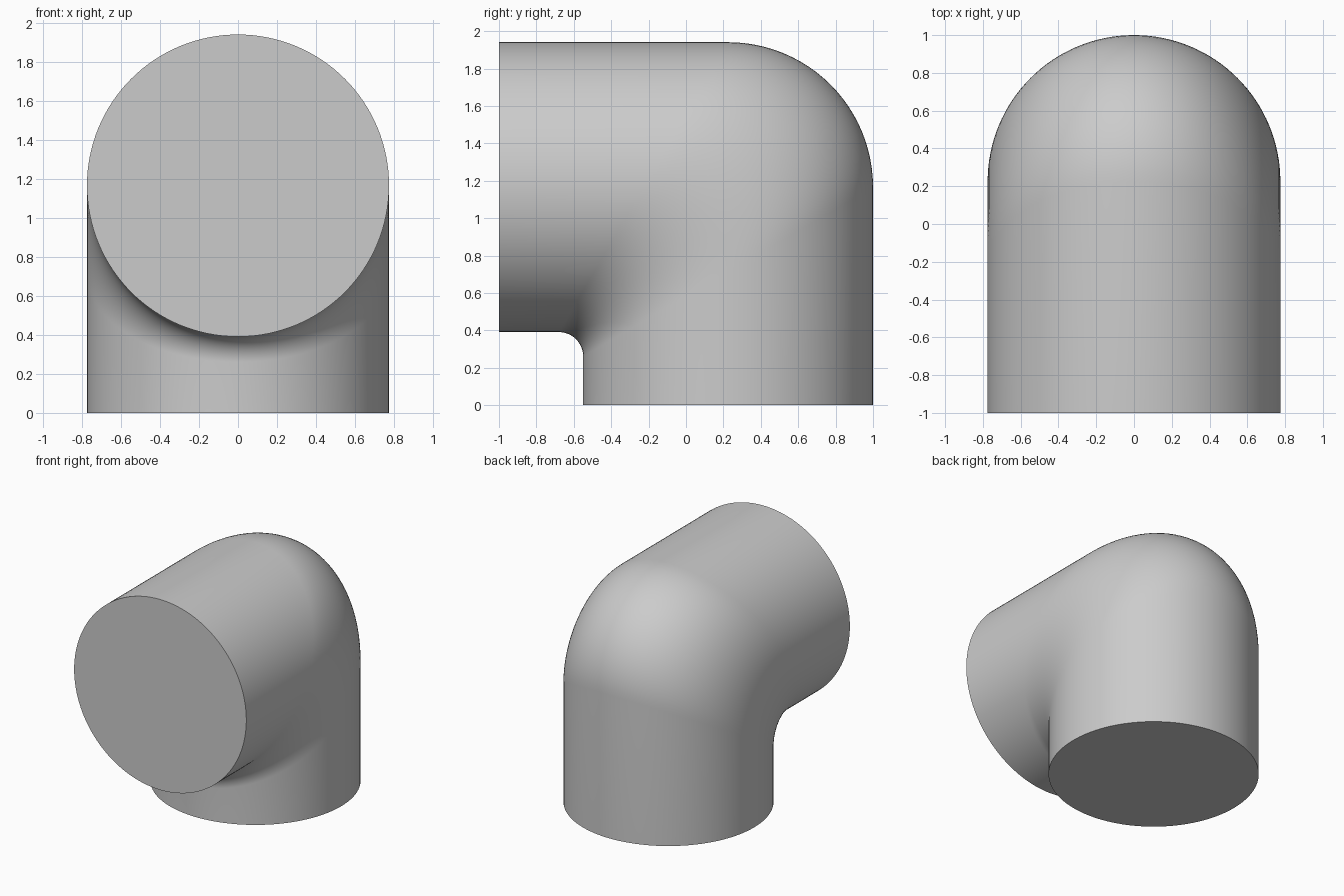
import bpy, bmesh, math

if "Cube" in bpy.data.objects:
    bpy.data.objects.remove(bpy.data.objects["Cube"])

R = 0.775               # pipe radius
YC, ZC = 0.225, 1.166   # axis of the upright leg (y) and of the level leg (z)
R_IN, R_OUT = 0.13, 0.775   # corner rounding on the inside and outside of the bend
SIDES, STEPS = 128, 24


def rail(a):
    """One lengthwise line of the elbow: base, rounded corner, front opening."""
    x, s = R * math.cos(a), R * math.sin(a)
    r = R_IN + (R_OUT - R_IN) * (s + R) / (2 * R)
    cy, cz = YC + s - r, ZC + s - r
    pts = [(x, YC + s, 0)]
    for i in range(STEPS + 1):
        t = math.pi / 2 * i / STEPS
        pts.append((x, cy + r * math.cos(t), cz + r * math.sin(t)))
    pts.append((x, -1, ZC + s))
    return pts


# Elbow skin, bridged between neighbouring rails
bm = bmesh.new()
rails = [[bm.verts.new(p) for p in rail(2 * math.pi * k / SIDES)] for k in range(SIDES)]
for k in range(SIDES):
    a, b = rails[k], rails[(k + 1) % SIDES]
    for i in range(len(a) - 1):
        bm.faces.new((a[i], b[i], b[i + 1], a[i + 1]))

# Flat end caps
bm.faces.new([v[0] for v in rails])
bm.faces.new([v[-1] for v in rails])
bmesh.ops.recalc_face_normals(bm, faces=bm.faces[:])

mesh = bpy.data.meshes.new("pipe_elbow")
bm.to_mesh(mesh)
bm.free()
elbow = bpy.data.objects.new("pipe_elbow", mesh)
bpy.context.collection.objects.link(elbow)
bpy.context.view_layer.objects.active = elbow
elbow.select_set(True)
bpy.ops.object.shade_smooth_by_angle(angle=math.radians(40))
